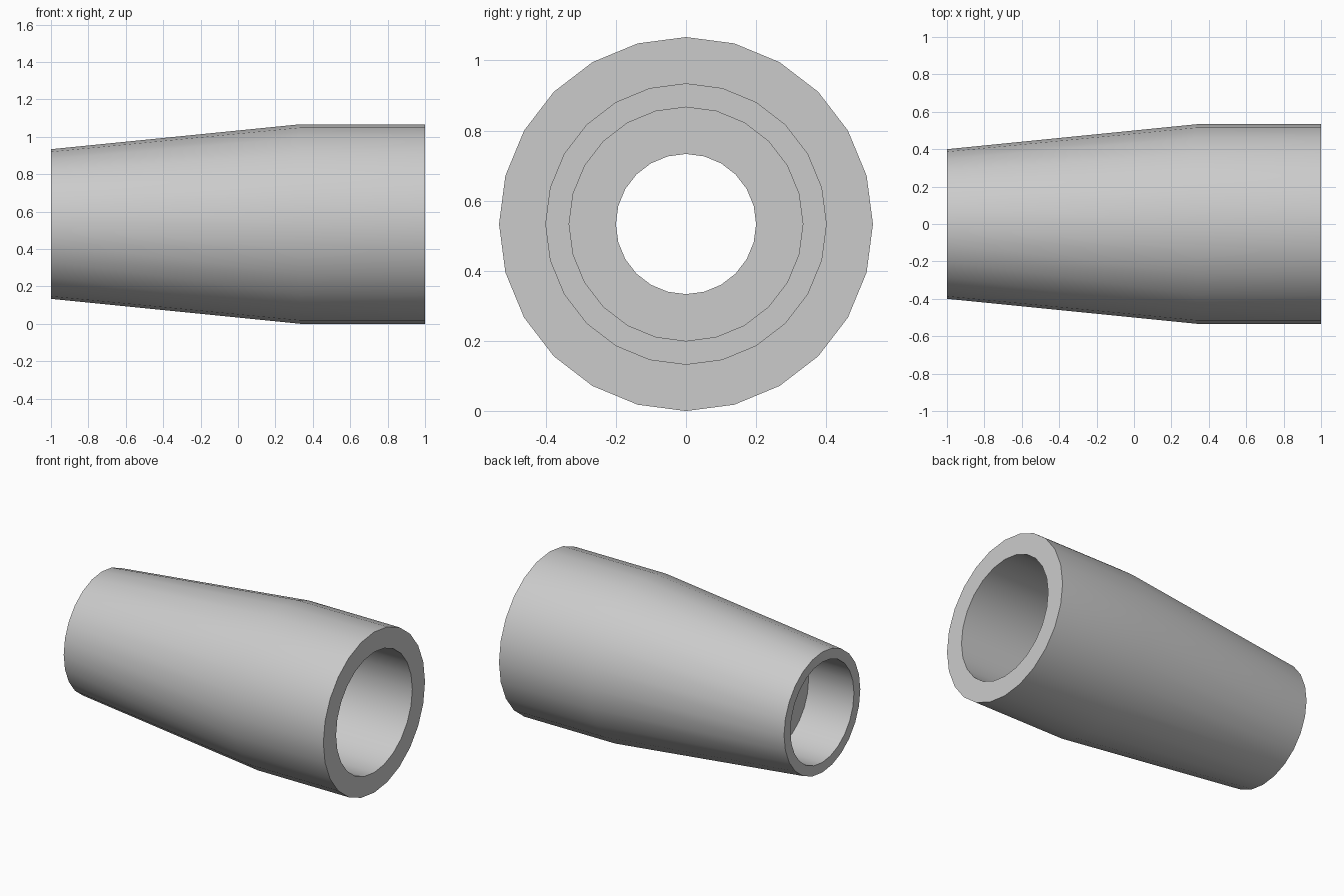
import bpy
import bmesh
from math import radians, tau
from mathutils import Matrix, Vector

if "Cube" in bpy.data.objects:
    bpy.data.objects.remove(bpy.data.objects["Cube"], do_unlink=True)

SIDES = 24
UNIT = 1 / 15          # the sleeve is 30 units long
RADIUS = 8 * UNIT      # wide end, also the height of the axis

# Plain grey
grey = bpy.data.materials.new("plain grey")
grey.use_nodes = True
colour = (0.6, 0.6, 0.6, 1)
grey.diffuse_color = colour
grey.node_tree.nodes["Principled BSDF"].inputs["Base Color"].default_value = colour

# Closed wall section as (position along axis, radius), in units
section = [
    (-15, 6), (5, 8), (15, 8),      # tapered, then straight outside
    (15, 6), (5, 6), (5, 5),        # wide bore and its shoulder
    (-5, 5), (-5, 3),               # middle bore and flange
    (-10, 3), (-10, 5), (-15, 5),   # flange hole and narrow-end bore
]

# Turn the section about the x axis
bm = bmesh.new()
verts = [bm.verts.new((x * UNIT, 0, r * UNIT)) for x, r in section]
edges = [bm.edges.new((a, b)) for a, b in zip(verts, verts[1:] + verts[:1])]
bmesh.ops.spin(bm, geom=verts + edges, cent=(0, 0, 0), axis=(1, 0, 0),
               angle=tau, steps=SIDES, use_duplicate=False)
bmesh.ops.remove_doubles(bm, verts=bm.verts, dist=0.0005)
bmesh.ops.recalc_face_normals(bm, faces=bm.faces)
bmesh.ops.transform(bm, matrix=Matrix.Translation(Vector((0, 0, RADIUS))), verts=bm.verts)

mesh = bpy.data.meshes.new("tapered_sleeve")
bm.to_mesh(mesh)
bm.free()
mesh.materials.append(grey)
sleeve = bpy.data.objects.new("tapered_sleeve", mesh)
bpy.context.collection.objects.link(sleeve)

# Smooth walls, crisp rims
bpy.ops.object.select_all(action='DESELECT')
sleeve.select_set(True)
bpy.context.view_layer.objects.active = sleeve
bpy.ops.object.shade_smooth_by_angle(angle=radians(30))
